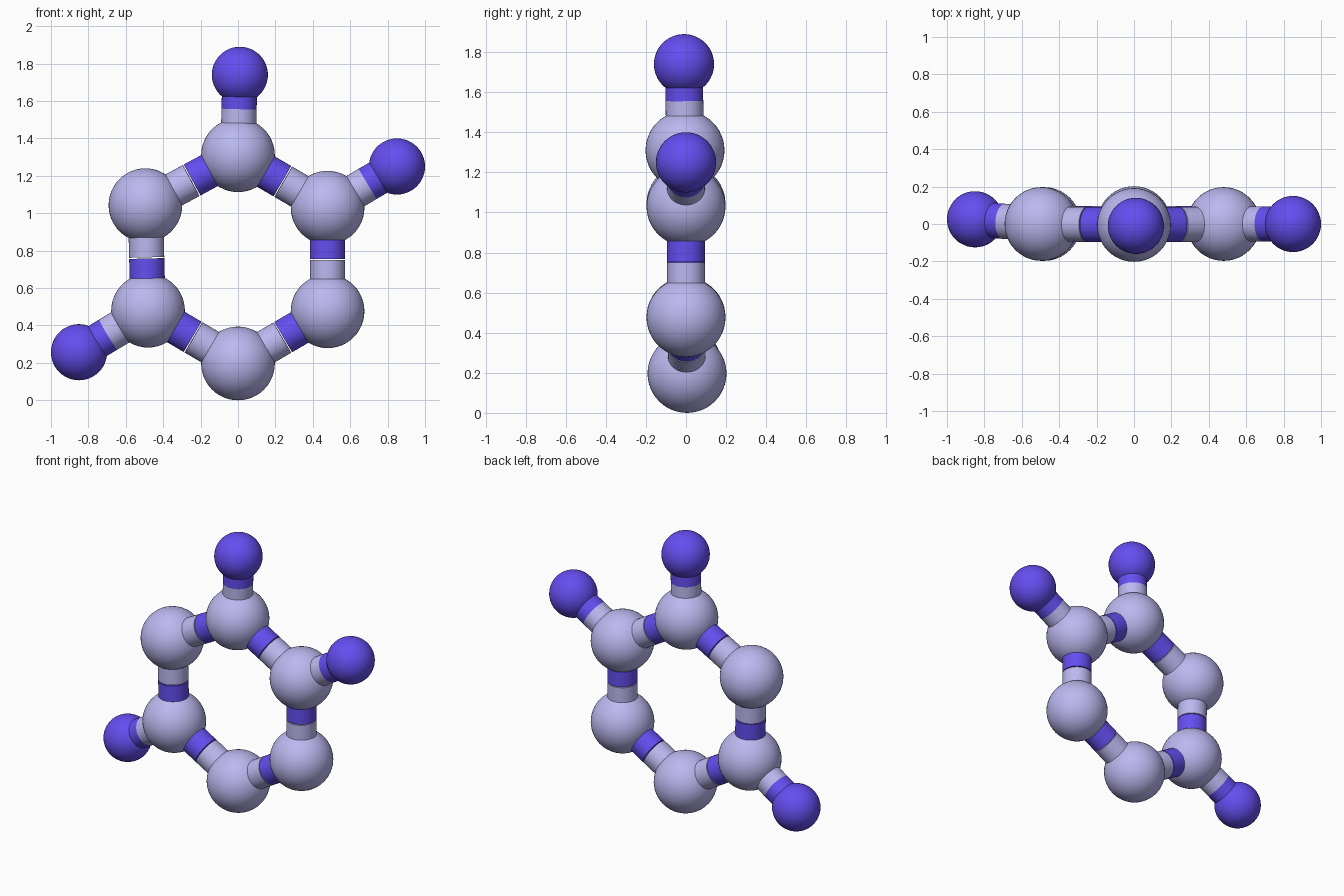
import bpy
from mathutils import Vector

if "Cube" in bpy.data.objects:
    bpy.data.objects.remove(bpy.data.objects["Cube"])


def material(name, rgb):
    m = bpy.data.materials.new(name)
    m.diffuse_color = (*rgb, 1)
    m.use_nodes = True
    m.node_tree.nodes["Principled BSDF"].inputs["Base Color"].default_value = m.diffuse_color
    return m


PALE = material("pale_lilac", (0.50, 0.48, 0.87))
DEEP = material("deep_violet", (0.13, 0.075, 0.87))
BALL_R, END_R, ROD_R = 0.197, 0.15, 0.094


def finish(name, mat):
    ob = bpy.context.object
    ob.name = name
    ob.data.materials.append(mat)
    bpy.ops.object.shade_smooth_by_angle()


def ball(name, center, radius, mat):
    bpy.ops.mesh.primitive_uv_sphere_add(segments=48, ring_count=24, radius=radius, location=center)
    finish(name, mat)


def rod(name, a, b, mat):
    d = b - a
    bpy.ops.mesh.primitive_cylinder_add(vertices=40, radius=ROD_R, depth=d.length, location=(a + b) / 2,
                                        rotation=d.to_track_quat('Z', 'Y').to_euler())
    finish(name, mat)


def bond(name, a, b, split, ra, rb, gap):
    """Two-tone rod: pale half at a, violet half at b."""
    u = (b - a).normalized()
    mid = a.lerp(b, split)
    rod(name + "_pale", a + u * (ra * 0.82), mid - u * gap, PALE)
    rod(name + "_violet", mid + u * gap, b - u * (rb * 0.75), DEEP)


# Ring balls
ring = {
    "top": Vector((0, -0.005, 1.31)),
    "upper_right": Vector((0.479, 0, 1.03)),
    "lower_right": Vector((0.479, 0, 0.476)),
    "bottom": Vector((0, 0.005, 0.197)),
    "lower_left": Vector((-0.481, 0, 0.479)),
    "upper_left": Vector((-0.495, 0, 1.043)),
}
for key, p in ring.items():
    ball("ring_ball_" + key, p, BALL_R, PALE)

# Ring connectors, listed pale end first
for a, b in (("upper_left", "top"), ("upper_right", "top"), ("lower_right", "upper_right"),
             ("bottom", "lower_right"), ("bottom", "lower_left"), ("upper_left", "lower_left")):
    bond(f"ring_rod_{a}_{b}", ring[a], ring[b], 0.5, BALL_R, BALL_R, 0.003)

# Outer balls on stems
for key, p in (("top", (0.01, -0.01, 1.74)), ("upper_right", (0.85, 0.0, 1.25)),
               ("lower_left", (-0.85, 0.025, 0.257))):
    p = Vector(p)
    ball("outer_ball_" + key, p, END_R, DEEP)
    bond("stem_" + key, ring[key], p, 0.575, BALL_R, END_R, 0)
